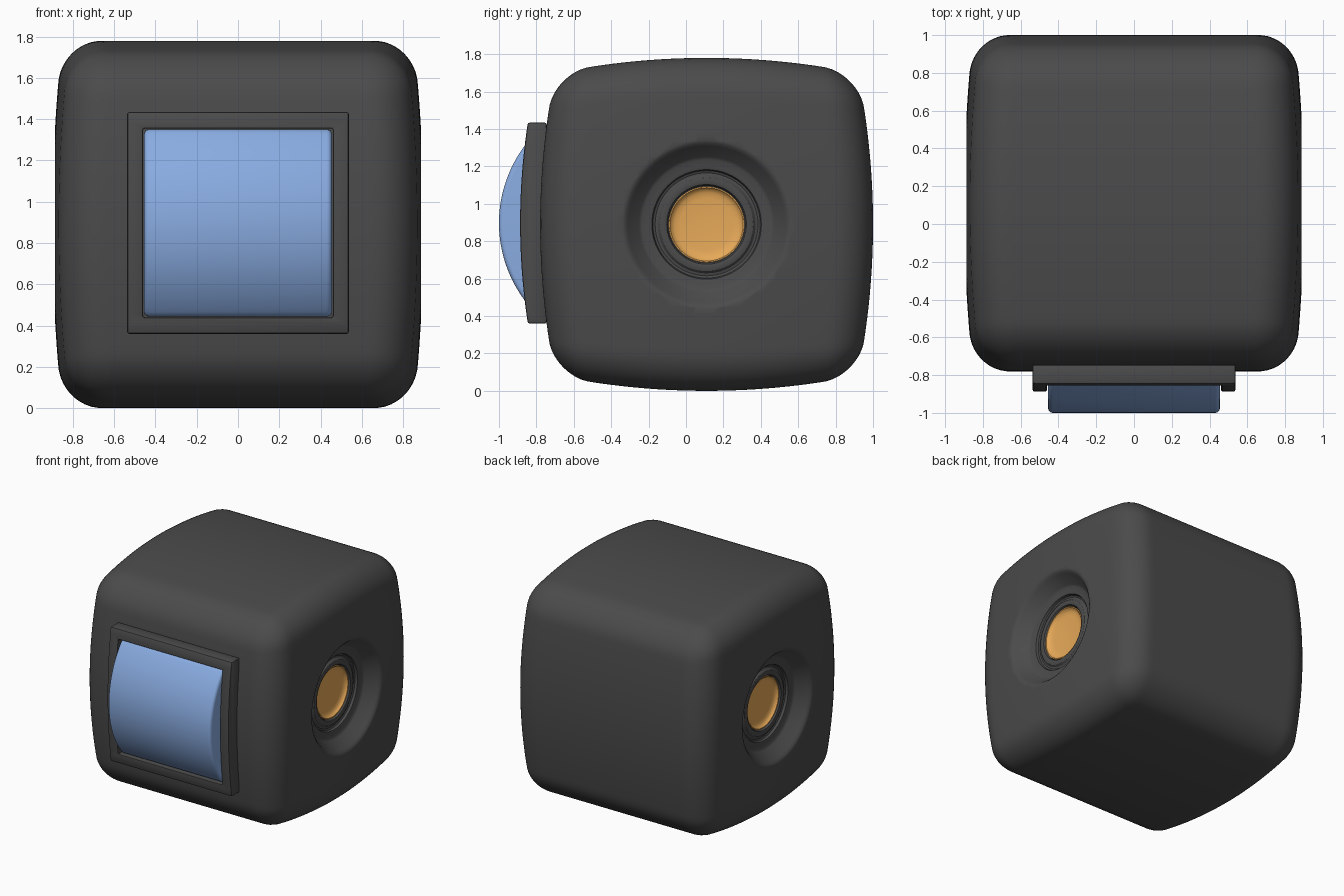
import bpy, bmesh, math
from mathutils import Vector

if "Cube" in bpy.data.objects:
    bpy.data.objects.remove(bpy.data.objects["Cube"])

CY, CZ = 0.11, 0.89      # centre of the body in y and z


def material(name, rgb):
    m = bpy.data.materials.new(name)
    m.diffuse_color = (*rgb, 1)
    m.use_nodes = True
    m.node_tree.nodes["Principled BSDF"].inputs["Base Color"].default_value = m.diffuse_color
    return m


DARK = material("dark_grey", (0.07, 0.07, 0.07))
BLUE = material("blue", (0.25, 0.41, 0.75))
ORANGE = material("orange", (0.80, 0.40, 0.10))


def make(name, bm, mat):
    bmesh.ops.recalc_face_normals(bm, faces=bm.faces)
    me = bpy.data.meshes.new(name)
    bm.to_mesh(me)
    bm.free()
    ob = bpy.data.objects.new(name, me)
    bpy.context.collection.objects.link(ob)
    me.materials.append(mat)
    return ob


def activate(ob):
    bpy.ops.object.select_all(action='DESELECT')
    ob.select_set(True)
    bpy.context.view_layer.objects.active = ob


def cut(ob, cutter):
    cutter.hide_render = True
    mod = ob.modifiers.new("cut", 'BOOLEAN')
    mod.operation, mod.solver, mod.object = 'DIFFERENCE', 'EXACT', cutter
    activate(ob)
    bpy.ops.object.modifier_apply(modifier=mod.name)
    bpy.data.objects.remove(cutter)


def bevel(ob, width, segments):
    mod = ob.modifiers.new("bevel", 'BEVEL')
    mod.width, mod.segments, mod.limit_method = width, segments, 'ANGLE'
    mod.angle_limit = math.radians(40)
    activate(ob)
    bpy.ops.object.modifier_apply(modifier=mod.name)


def smooth(ob, angle=32):
    activate(ob)
    bpy.ops.object.shade_smooth_by_angle(angle=math.radians(angle))


def add_lathe(bm, prof, sign, n=64):
    """Closed solid turned around the x axis, profile of (radius, x)."""
    rings = []
    for r, x in prof:
        if r == 0:
            rings.append([bm.verts.new((sign * x, CY, CZ))] * n)
        else:
            rings.append([bm.verts.new((sign * x, CY + r * math.cos(2 * math.pi * i / n),
                                        CZ + r * math.sin(2 * math.pi * i / n))) for i in range(n)])
    for a, b in zip(rings, rings[1:]):
        for i in range(n):
            j = (i + 1) % n
            vs = list(dict.fromkeys((a[i], a[j], b[j], b[i])))
            bm.faces.new(vs)


def extrude_x(name, prof, half, mat):
    """Profile of (y, z) extruded from -half to +half along x."""
    bm = bmesh.new()
    f = bm.faces.new([bm.verts.new((-half, y, z)) for y, z in prof])
    ext = bmesh.ops.extrude_face_region(bm, geom=[f])
    for v in ext["geom"]:
        if isinstance(v, bmesh.types.BMVert):
            v.co.x = half
    return make(name, bm, mat)


def arc_profile(front, radius, half, back, zc, n=24):
    """Slab profile with an arched front edge."""
    pts = []
    for i in range(n + 1):
        z = -half + 2 * half * i / n
        pts.append((front + radius - math.sqrt(radius ** 2 - z * z), zc + z))
    return pts + [(back, zc + half), (back, zc - half)]


# Body: rounded cube with gently bulging faces
bm = bmesh.new()
bmesh.ops.create_cube(bm, size=2)
bmesh.ops.subdivide_edges(bm, edges=bm.edges[:], cuts=47, use_grid_fill=True)
H, R = Vector((0.9, 0.89, 0.89)), 0.2
for v in bm.verts:
    p = Vector(v.co[i] * H[i] for i in range(3))
    core = Vector(max(R - H[i], min(H[i] - R, p[i])) for i in range(3))
    x, y, z = core + (p - core).normalized() * R
    v.co = (x * (1 - 0.068 * (y * y + z * z)),
            CY + y * (1 - 0.115 * z * z),
            CZ + z * (1 - 0.115 * y * y))
body = make("body", bm, DARK)

# Round stepped recess on both sides
recess = [(0, 0.70), (0.205, 0.70), (0.205, 0.755), (0.213, 0.768), (0.23, 0.773),
          (0.25, 0.768), (0.262, 0.755), (0.275, 0.752), (0.287, 0.757), (0.293, 0.775),
          (0.31, 0.78), (0.345, 0.78), (0.362, 0.79), (0.42, 0.868), (0.435, 0.881),
          (0.455, 0.891), (0.50, 0.96), (0, 0.96)]
bm = bmesh.new()
for s in (1, -1):
    add_lathe(bm, recess, s)
cut(body, make("recess_cutter", bm, DARK))
smooth(body)

# Orange dished discs at the bottom of the recesses
dish = [(0, 0.69), (0.203, 0.69), (0.203, 0.758), (0.196, 0.758), (0.188, 0.745),
        (0.17, 0.735), (0.14, 0.731), (0, 0.729)]
for s, side in ((1, "right"), (-1, "left")):
    bm = bmesh.new()
    add_lathe(bm, dish, s)
    smooth(make(side + "_disc", bm, ORANGE), 40)

# Front frame with a square opening
frame = extrude_x("front_frame", arc_profile(-0.887, 3.5, 0.537, -0.745, 0.897), 0.537, DARK)
hole = extrude_x("opening_cutter", [(-1.2, 0.44), (-1.2, 1.355), (-0.5, 1.355), (-0.5, 0.44)], 0.46, DARK)
cut(frame, hole)
bevel(frame, 0.012, 2)
smooth(frame)

# Blue arched front panel
panel = extrude_x("front_panel", arc_profile(-1.0, 0.69, 0.454, -0.74, 0.897, 40), 0.455, BLUE)
bevel(panel, 0.025, 4)
smooth(panel)
